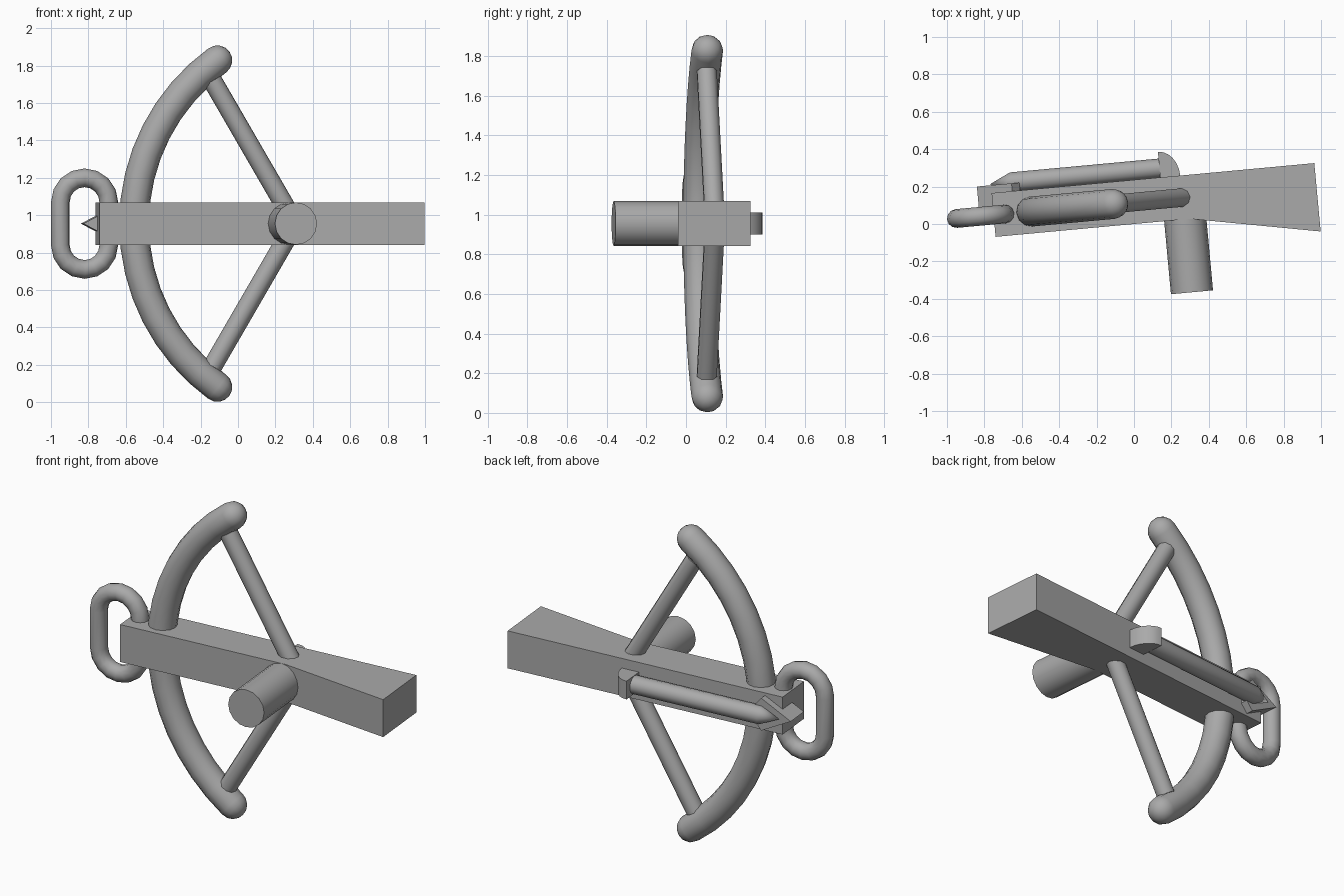
import bpy, bmesh
from math import sin, cos, pi, radians, atan2, asin, sqrt
from mathutils import Vector, Matrix

cube = bpy.data.objects.get("Cube")
if cube:
    bpy.data.objects.remove(cube, do_unlink=True)

TURN = radians(5.3)   # whole weapon is turned slightly about z
MID = 0.955           # height of the centre line
DEPTH = 0.117         # depth of the bow plane

grey = bpy.data.materials.new("plain grey")
grey.use_nodes = True
grey.diffuse_color = (0.4, 0.4, 0.4, 1)
grey.node_tree.nodes["Principled BSDF"].inputs["Base Color"].default_value = (0.4, 0.4, 0.4, 1)


def finish(name, bm, smooth=True):
    bmesh.ops.recalc_face_normals(bm, faces=bm.faces)
    mesh = bpy.data.meshes.new(name)
    bm.to_mesh(mesh)
    bm.free()
    mesh.materials.append(grey)
    obj = bpy.data.objects.new(name, mesh)
    bpy.context.collection.objects.link(obj)
    obj.rotation_euler.z = TURN
    if smooth:
        bpy.ops.object.select_all(action='DESELECT')
        obj.select_set(True)
        bpy.context.view_layer.objects.active = obj
        bpy.ops.object.shade_smooth_by_angle(angle=radians(40))
    return obj


def prism(name, points, offset, smooth=False):
    """Extrude a flat outline of 3D points along an offset."""
    bm = bmesh.new()
    face = bm.faces.new([bm.verts.new(p) for p in points])
    ext = bmesh.ops.extrude_face_region(bm, geom=[face])
    moved = [v for v in ext["geom"] if isinstance(v, bmesh.types.BMVert)]
    bmesh.ops.translate(bm, verts=moved, vec=offset)
    return finish(name, bm, smooth)


def sweep(name, path, radii, depth=DEPTH, sides=12, closed=False):
    """Round tube along (x, height) points lying in one upright plane."""
    bm = bmesh.new()
    pts = [Vector((x, 0, MID + z)) for x, z in path]
    n = len(pts)
    rings = []
    for i, p in enumerate(pts):
        a = pts[(i - 1) % n] if closed or i > 0 else p
        b = pts[(i + 1) % n] if closed or i < n - 1 else p
        t = (b - a).normalized()
        side = Vector((t.z, 0, -t.x))
        rings.append([bm.verts.new(p + Vector((0, depth, 0)) + radii[i] * (
            side * cos(2 * pi * k / sides) + Vector((0, sin(2 * pi * k / sides), 0))))
            for k in range(sides)])
    for i in range(n if closed else n - 1):
        r, q = rings[i], rings[(i + 1) % n]
        for k in range(sides):
            m = (k + 1) % sides
            bm.faces.new((r[k], r[m], q[m], q[k]))
    if not closed:
        bm.faces.new(rings[0])
        bm.faces.new(rings[-1])
    bmesh.ops.remove_doubles(bm, verts=bm.verts, dist=0.0005)
    return finish(name, bm)


# Stock with flared butt
HALF = 0.113
outline = [(-0.743, 0), (0.30, 0), (0.99, -0.132), (0.99, 0.235), (-0.743, 0.235)]
prism("stock", [(x, y, MID - HALF) for x, y in outline], (0, 0, 2 * HALF))

# Round handle
bm = bmesh.new()
bmesh.ops.create_cone(bm, cap_ends=True, segments=16, radius1=HALF, radius2=HALF, depth=0.44,
                      matrix=Matrix.Translation((0.275, -0.172, MID)) @ Matrix.Rotation(pi / 2, 4, 'X'))
finish("handle", bm)

# Bow limbs: one arc with rounded tips
FRONT, TIP_X, TIP_Z, BOW_R = -0.547, -0.10, 0.873, 0.08
sag = TIP_X - FRONT
arc_r = (TIP_Z ** 2 + sag ** 2) / (2 * sag)
half = asin(TIP_Z / arc_r)
path, radii = [], []
for i in range(17):
    a = half * (i / 8 - 1)
    path.append((FRONT + arc_r * (1 - cos(a)), arc_r * sin(a)))
    radii.append(BOW_R)
tip_dir = Vector((sin(half), cos(half)))
for i in range(1, 5):
    a = pi / 2 * i / 4
    x, z = Vector((TIP_X, TIP_Z)) + tip_dir * BOW_R * sin(a)
    path = [(x, -z)] + path + [(x, z)]
    r = BOW_R * cos(a)
    radii = [r] + radii + [r]
sweep("bow", path, radii)

# String halves, mirrored about the centre line
for label, s in (("upper", 1), ("lower", -1)):
    sweep(label + "_string", [(-0.127, 0.765 * s), (0.318, 0)], [0.052] * 2, sides=10)

# Foot stirrup: stadium-shaped ring
path = []
for s in (1, -1):
    for i in range(9):
        a = pi * i / 8
        path.append((-0.813 + s * 0.13 * cos(a), s * (0.115 + 0.13 * sin(a))))
sweep("stirrup", path, [0.05] * len(path), closed=True)

# Bolt shaft with pointed end
sweep("bolt", [(-0.747, 0), (-0.635, 0), (0.17, 0)], [0, 0.053, 0.053], depth=0.283)

# Barbed bolt head
head = [(-0.818, 0), (-0.632, 0.098), (-0.59, 0.05), (-0.59, -0.05), (-0.632, -0.098)]
prism("bolt_head", [(x, 0.131, MID + z) for x, z in head], (0, 0.146, 0))

# Quarter-round catch behind the bolt
catch = [(0.163, 0.2)] + [(0.163 + 0.107 * sin(a), 0.235 + 0.137 * cos(a))
                          for a in [pi / 2 * i / 6 for i in range(7)]] + [(0.27, 0.2)]
prism("catch", [(x, y, MID - 0.055) for x, y in catch], (0, 0, 0.11), smooth=True)
